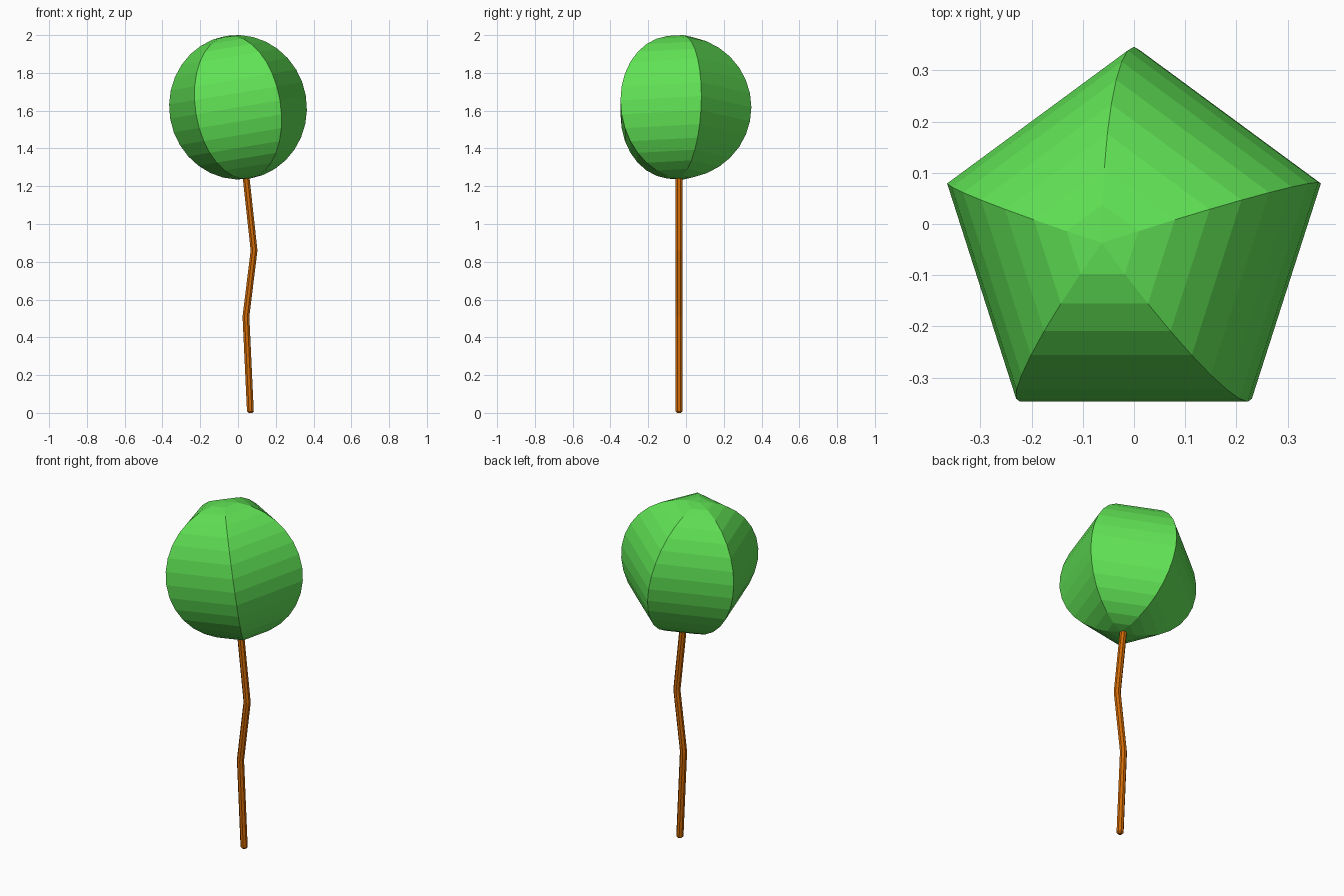
import bpy, math
from mathutils import Matrix, Vector

if "Cube" in bpy.data.objects:
    bpy.data.objects.remove(bpy.data.objects["Cube"])


def flat_colour(name, rgb):
    m = bpy.data.materials.new(name)
    m.diffuse_color = (*rgb, 1.0)
    m.use_nodes = True
    m.node_tree.nodes["Principled BSDF"].inputs["Base Color"].default_value = m.diffuse_color
    return m


green = flat_colour("leaf green", (0.117, 0.76, 0.09))
brown = flat_colour("warm brown", (0.64, 0.145, 0.002))

# Crown: five-sided ball with sixteen rings, leaning to the left
bpy.ops.mesh.primitive_uv_sphere_add(segments=5, ring_count=16, radius=0.383)
crown = bpy.context.object
crown.name = "crown"
# turn one rib towards the back whatever the primitive's start angle
rib = max((v.co for v in crown.data.vertices), key=lambda c: c.xy.length)
turn = math.pi / 2 - math.atan2(rib.y, rib.x)
crown.data.transform(Matrix.Translation((0, -0.037, 1.618))
                     @ Matrix.Rotation(math.radians(-9.4), 4, 'Y')
                     @ Matrix.Rotation(turn, 4, 'Z'))
crown.data.materials.append(green)

# Stem: thin crooked eight-sided rod with slightly chamfered foot
RADIUS, SIDES = 0.0195, 8
path = [(0.066, 0.0, 0.6), (0.0655, 0.008, 1), (0.042, 0.51, 1),
        (0.085, 0.86, 1), (0.044, 1.235, 1), (0.041, 1.265, 1)]
verts, faces = [], []
for x, z, scale in path:
    for i in range(SIDES):
        a = 2 * math.pi * (i + 0.5) / SIDES
        r = RADIUS * scale
        verts.append(Vector((x + r * math.cos(a), -0.037 + r * math.sin(a), z)))
for k in range(len(path) - 1):
    for i in range(SIDES):
        j = (i + 1) % SIDES
        b, t = k * SIDES, (k + 1) * SIDES
        faces.append((b + i, b + j, t + j, t + i))
faces.append(tuple(reversed(range(SIDES))))
faces.append(tuple(range(len(verts) - SIDES, len(verts))))
mesh = bpy.data.meshes.new("stem")
mesh.from_pydata(verts, [], faces)
mesh.materials.append(brown)
stem = bpy.data.objects.new("stem", mesh)
bpy.context.collection.objects.link(stem)
